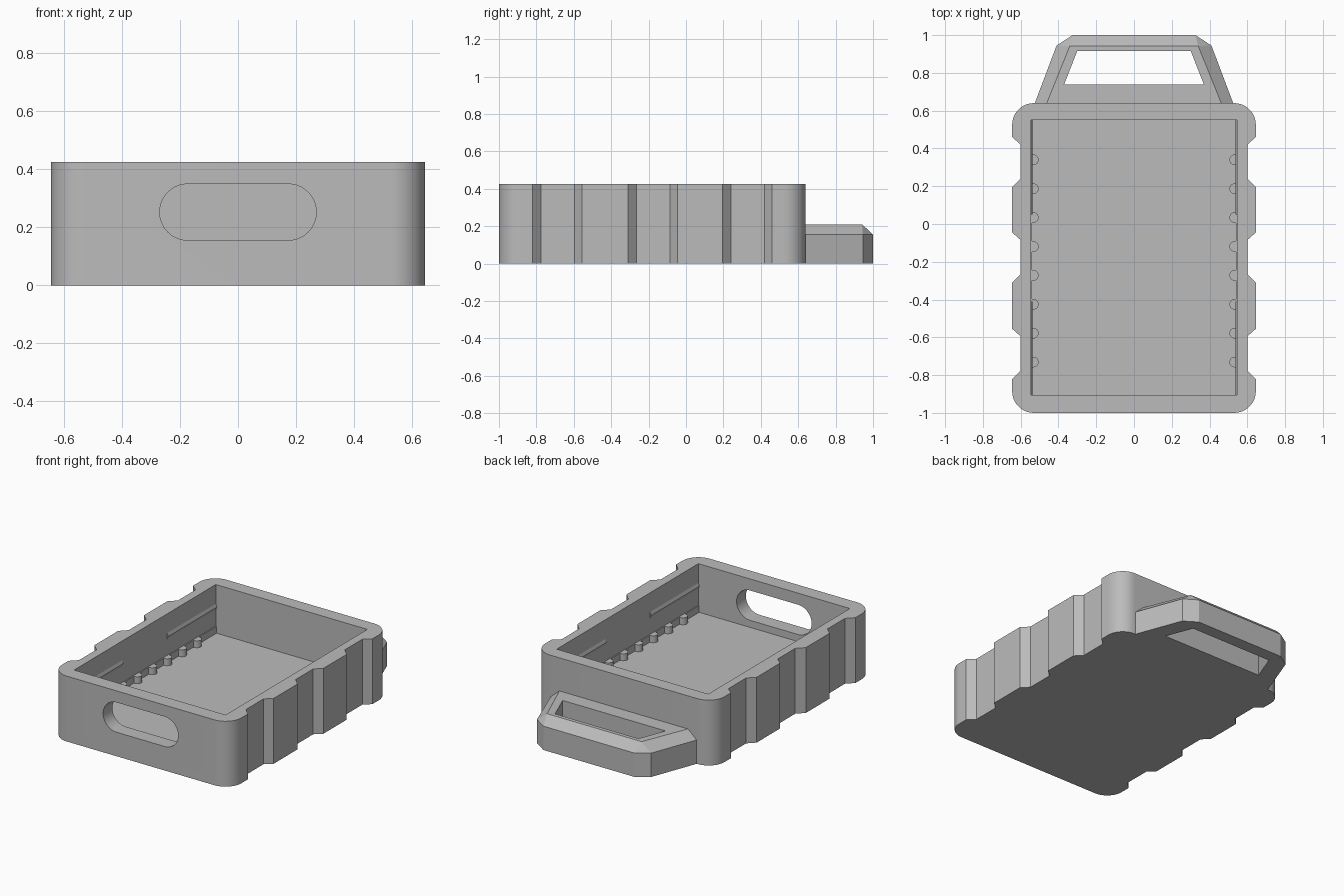
import bpy, bmesh, math
from mathutils import Matrix

cube = bpy.data.objects.get("Cube")
if cube:
    bpy.data.objects.remove(cube, do_unlink=True)

grey = bpy.data.materials.new("plain_grey")
grey.use_nodes = True
grey.diffuse_color = (0.5, 0.5, 0.5, 1)
grey.node_tree.nodes["Principled BSDF"].inputs["Base Color"].default_value = (0.5, 0.5, 0.5, 1)

TOP, FLOOR = 0.425, 0.11
FRONT, BACK = -1.0, 0.64
HALF, WAIST = 0.645, 0.60          # half width at the pads and in the recesses
IN_X, IN_FRONT, IN_BACK = 0.545, -0.905, 0.55


def finish(name, bm):
    bmesh.ops.recalc_face_normals(bm, faces=bm.faces)
    mesh = bpy.data.meshes.new(name)
    bm.to_mesh(mesh)
    bm.free()
    mesh.materials.append(grey)
    obj = bpy.data.objects.new(name, mesh)
    bpy.context.collection.objects.link(obj)
    return obj


def prism(name, outline, low, high, matrix=Matrix()):
    """Extrude a flat outline from low to high along the local z axis."""
    bm = bmesh.new()
    face = bm.faces.new([bm.verts.new((x, y, low)) for x, y in outline])
    out = bmesh.ops.extrude_face_region(bm, geom=[face])
    moved = [v for v in out["geom"] if isinstance(v, bmesh.types.BMVert)]
    bmesh.ops.translate(bm, verts=moved, vec=(0, 0, high - low))
    bmesh.ops.transform(bm, matrix=matrix, verts=bm.verts)
    return finish(name, bm)


def box(name, x0, x1, y0, y1, z0, z1):
    return prism(name, [(x0, y0), (x1, y0), (x1, y1), (x0, y1)], z0, z1)


def arc(cx, cy, r, start, end, steps=12):
    angles = [math.radians(start + (end - start) * i / steps) for i in range(steps + 1)]
    return [(cx + r * math.cos(a), cy + r * math.sin(a)) for a in angles]


def mirrored(half):
    return half + [(-x, y) for x, y in reversed(half)]


def smooth(obj):
    bpy.ops.object.select_all(action="DESELECT")
    obj.select_set(True)
    bpy.context.view_layer.objects.active = obj
    bpy.ops.object.shade_smooth_by_angle(angle=math.radians(30))


def cut(obj, cutter):
    mod = obj.modifiers.new("cut", "BOOLEAN")
    mod.operation = "DIFFERENCE"
    mod.solver = "EXACT"
    mod.object = cutter
    bpy.context.view_layer.objects.active = obj
    bpy.ops.object.modifier_apply(modifier=mod.name)
    bpy.data.objects.remove(cutter, do_unlink=True)


# Tray body: rounded corners and recesses with sloped ends along both sides
R, RAMP = 0.115, 0.045
side = arc(HALF - R, FRONT + R, R, -90, 0)
for start, end in ((-0.82, -0.555), (-0.31, -0.045), (0.195, 0.46)):
    side += [(HALF, start), (WAIST, start + RAMP), (WAIST, end - RAMP + 0.005), (HALF, end)]
# the recess ends at the pad edge, so its floor stops one ramp earlier
side += arc(HALF - R, BACK - R, R, 0, 90)
body = prism("tray_body", mirrored(side), 0, TOP)

# Cavity and the slot through the front wall
cut(body, box("cavity_cutter", -IN_X, IN_X, IN_FRONT, IN_BACK, FLOOR, TOP + 0.1))
SLOT_R, SLOT_X, SLOT_Z = 0.097, 0.173, 0.253
slot = arc(SLOT_X, SLOT_Z, SLOT_R, -90, 90, 20) + arc(-SLOT_X, SLOT_Z, SLOT_R, 90, 270, 20)
cut(body, prism("slot_cutter", slot, 0.8, 1.1, Matrix.Rotation(math.pi / 2, 4, "X")))
smooth(body)

# Inner wall details, mirrored left and right
for label, s in (("left", 1), ("right", -1)):
    # Low ledge along the floor
    box(label + "_ledge", s * (IN_X - 0.006), s * (IN_X + 0.01),
        IN_FRONT, IN_BACK, FLOOR - 0.01, 0.155)
    # Row of half-round pegs
    for i in range(8):
        y = 0.34 - i * 0.153
        tip = arc(0.533, y, 0.028, 90, 270)
        peg = [(s * px, py) for px, py in [(IN_X + 0.01, y - 0.028), (IN_X + 0.01, y + 0.028)] + tip]
        smooth(prism(f"{label}_peg_{i + 1}", peg, FLOOR - 0.01, 0.155))
    # Snap ridges with a wedge profile
    for end, y0, y1 in (("front", IN_FRONT, -0.41), ("back", 0.05, IN_BACK)):
        wedge = [(s * (IN_X + 0.01), 0.26), (s * IN_X, 0.26),
                 (s * (IN_X - 0.008), 0.28), (s * IN_X, 0.30), (s * (IN_X + 0.01), 0.30)]
        prism(f"{label}_{end}_ridge", wedge, -y1, -y0, Matrix.Rotation(math.pi / 2, 4, "X"))

# Carrying handle: straight sides below, chamfered towards a smaller top face
bm = bmesh.new()
outer = mirrored([(0.525, BACK), (0.41, 0.945), (0.325, 1.0)])
inner = mirrored([(0.462, BACK), (0.34, 0.942), (0.34, 0.942)])
base = [bm.verts.new((x, y, 0)) for x, y in outer]
rim = [bm.verts.new((x, y, 0.155)) for x, y in outer]
crown = [bm.verts.new((x, y, 0.21)) for x, y in inner]
bm.faces.new(base)
bm.faces.new(crown)
for i in range(len(outer)):
    j = (i + 1) % len(outer)
    bm.faces.new((base[i], base[j], rim[j], rim[i]))
    bm.faces.new((rim[i], rim[j], crown[j], crown[i]))
bmesh.ops.remove_doubles(bm, verts=bm.verts, dist=0.0001)
handle = finish("handle", bm)
cut(handle, prism("grip_cutter", mirrored([(0.37, 0.738), (0.30, 0.917)]), -0.1, 0.4))
